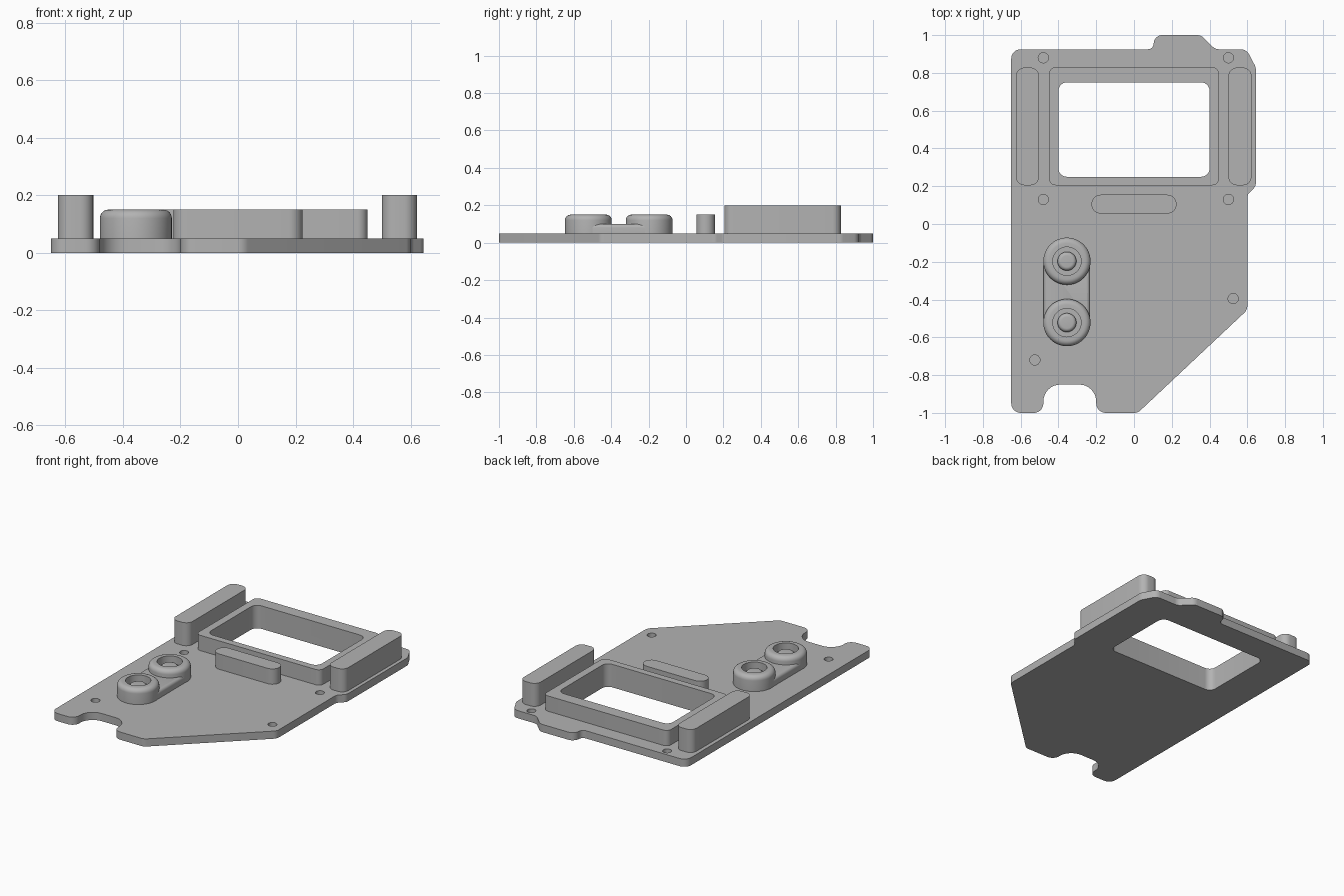
import bpy, bmesh, math
from mathutils import Vector

cube = bpy.data.objects.get("Cube")
if cube:
    bpy.data.objects.remove(cube, do_unlink=True)

grey = bpy.data.materials.new("plain grey")
grey.use_nodes = True
colour = (0.45, 0.45, 0.45, 1)
grey.diffuse_color = colour
grey.node_tree.nodes["Principled BSDF"].inputs["Base Color"].default_value = colour


def finish(name, bm):
    bmesh.ops.recalc_face_normals(bm, faces=bm.faces)
    mesh = bpy.data.meshes.new(name)
    bm.to_mesh(mesh)
    bm.free()
    mesh.materials.append(grey)
    obj = bpy.data.objects.new(name, mesh)
    bpy.context.collection.objects.link(obj)
    bpy.ops.object.select_all(action="DESELECT")
    obj.select_set(True)
    bpy.context.view_layer.objects.active = obj
    bpy.ops.object.shade_smooth_by_angle(angle=math.radians(35))
    return obj


def rounded(corners, steps=8):
    """Replace each (x, y, radius) corner by a tangent arc."""
    out = []
    for i, (x, y, r) in enumerate(corners):
        p = Vector((x, y))
        a = (Vector(corners[i - 1][:2]) - p).normalized()
        b = (Vector(corners[(i + 1) % len(corners)][:2]) - p).normalized()
        half = a.angle(b) / 2
        centre = p + (a + b).normalized() * (r / math.sin(half))
        start = p + a * (r / math.tan(half)) - centre
        end = p + b * (r / math.tan(half)) - centre
        sweep = start.angle_signed(end)
        for k in range(steps + 1):
            t = -sweep * k / steps
            c, s = math.cos(t), math.sin(t)
            out.append(centre + Vector((start.x * c - start.y * s,
                                        start.x * s + start.y * c)))
    return out


def prism(name, outline, z0, z1, fillet=0):
    bm = bmesh.new()
    # inset rings round the top edge when a fillet is wanted
    bottom = bm.faces.new([bm.verts.new((p.x, p.y, z0)) for p in outline])
    top = bmesh.ops.extrude_face_region(bm, geom=[bottom], use_keep_orig=True)["geom"]
    bmesh.ops.translate(bm, vec=(0, 0, z1 - z0),
                        verts=[v for v in top if isinstance(v, bmesh.types.BMVert)])
    if fillet:
        rim = [e for e in bm.edges if all(v.co.z > z1 - 1e-5 for v in e.verts)]
        bmesh.ops.bevel(bm, geom=rim, offset=fillet, segments=5, profile=0.5,
                        affect="EDGES")
    return finish(name, bm)


def box(x0, x1, y0, y1, r):
    return rounded([(x0, y0, r), (x1, y0, r), (x1, y1, r), (x0, y1, r)])


def lathe(name, profile, x, y, n=48):
    bm = bmesh.new()
    verts = [bm.verts.new((r, 0, z)) for r, z in profile]
    edges = [bm.edges.new(pair) for pair in zip(verts, verts[1:])]
    bmesh.ops.spin(bm, geom=verts + edges, cent=(0, 0, 0), axis=(0, 0, 1),
                   angle=math.tau, steps=n)
    bmesh.ops.remove_doubles(bm, verts=bm.verts, dist=1e-5)
    bmesh.ops.translate(bm, vec=(x, y, 0), verts=bm.verts)
    return finish(name, bm)


def cut(target, cutter):
    mod = target.modifiers.new(cutter.name, "BOOLEAN")
    mod.operation = "DIFFERENCE"
    mod.solver = "EXACT"
    mod.object = cutter
    bpy.context.view_layer.objects.active = target
    bpy.ops.object.modifier_apply(modifier=mod.name)


def arc(cr, cz, r, a0, a1, n=6):
    return [(cr + r * math.cos(math.radians(a0 + (a1 - a0) * k / n)),
             cz + r * math.sin(math.radians(a0 + (a1 - a0) * k / n)))
            for k in range(n + 1)]


# Base plate with tab, chamfered corner and front notch
T = 0.05
plate = prism("base_plate", rounded([
    (-0.65, -1, .05), (-0.48, -1, .05), (-0.48, -0.85, .09), (-0.2, -0.85, .09),
    (-0.2, -1, .05), (0.02, -1, .05), (0.6, -0.455, .05), (0.6, 0.155, .04),
    (0.645, 0.2, .04), (0.645, 0.83, .05), (0.595, 0.925, .05), (0.43, 0.925, .05),
    (0.355, 1, .05), (0.11, 1, .045), (0.1, 0.925, .03), (-0.65, 0.925, .05)]), 0, T)

# Raised screen frame
frame = prism("screen_frame", box(-0.45, 0.45, 0.205, 0.83, .035), T, 0.15)

# Window through plate and frame, and blind screw holes
window = prism("window_cutter", box(-0.4, 0.4, 0.25, 0.75, .045), -0.1, 0.3)
cut(plate, window)
cut(frame, window)
cutters = [window]
for x, y in [(-.48, .88), (.5, .88), (-.48, .13), (.5, .13), (.525, -.395), (-.525, -.72)]:
    hole = lathe("hole_cutter", [(0, .015), (.027, .015), (.027, .1), (0, .1)], x, y, 24)
    cut(plate, hole)
    cutters.append(hole)
for obj in cutters:
    bpy.data.objects.remove(obj, do_unlink=True)
for obj in (plate, frame):
    bpy.ops.object.select_all(action="DESELECT")
    obj.select_set(True)
    bpy.context.view_layer.objects.active = obj
    bpy.ops.object.shade_smooth_by_angle(angle=math.radians(35))

# Side bars and centre rib
prism("left_bar", box(0.5, 0.622, 0.205, 0.828, .045), T, 0.2)
prism("right_bar", box(-0.625, -0.503, 0.205, 0.828, .045), T, 0.2)
prism("centre_rib", box(-0.225, 0.225, 0.055, 0.155, .0495), T, 0.15)

# Button mounts: filleted ring, pit and rounded post, joined by a low bridge
BX, ys = -0.355, (-0.197, -0.522)
ring = ([(0.125, T), (0.125, 0.12)] + arc(0.095, 0.12, 0.03, 0, 90)
        + [(0.075, 0.15), (0.075, 0.1), (0.05, 0.1)]
        + arc(0.03, 0.11, 0.02, 0, 90) + [(0, 0.13)])
for name, y in zip(("rear_button_mount", "front_button_mount"), ys):
    lathe(name, ring, BX, y)
prism("button_bridge", box(BX - .123, BX + .123, ys[1], ys[0], .01), T, 0.1, 0.02)
